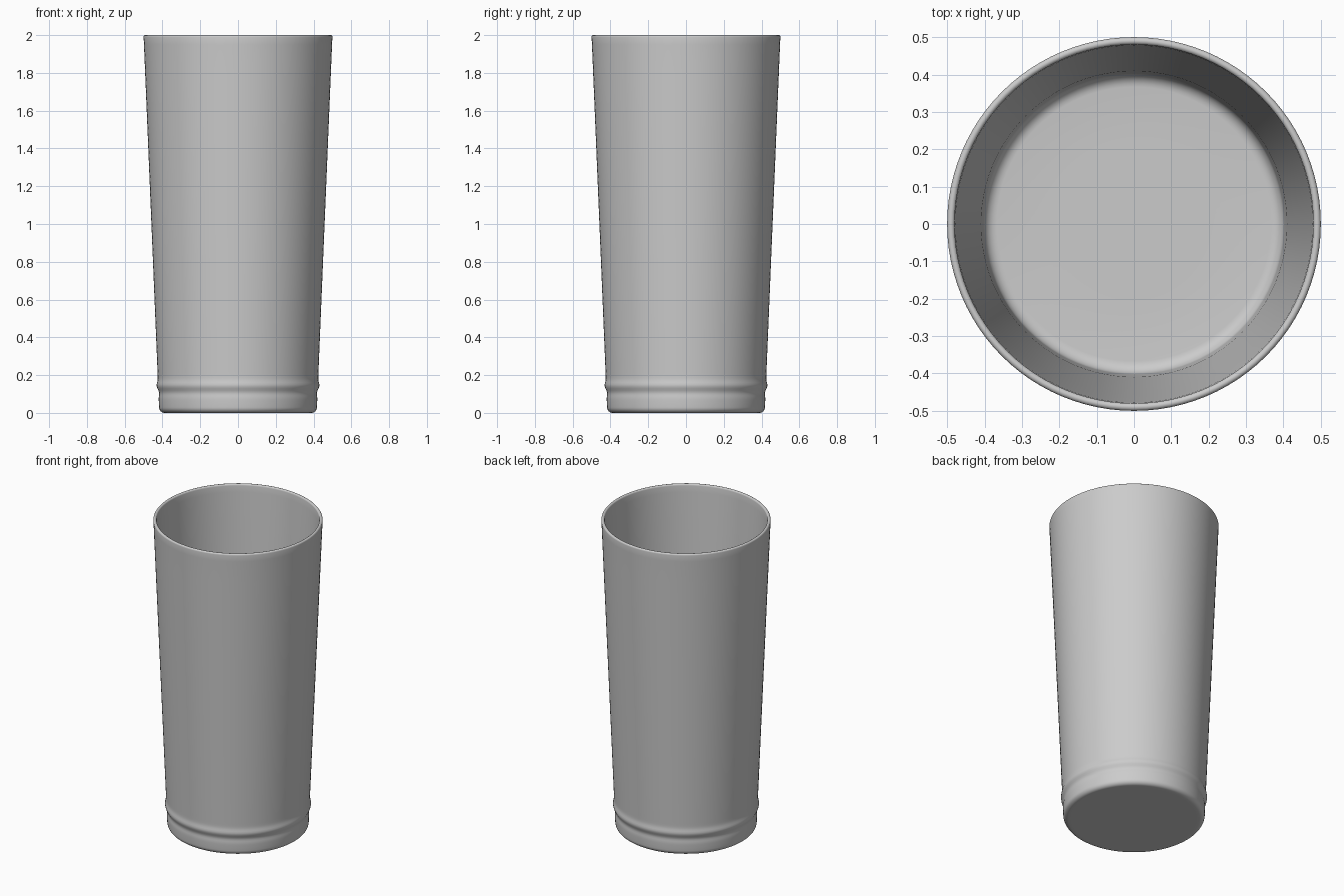
import bpy, bmesh, math
from mathutils import Matrix

cube = bpy.data.objects.get("Cube")
if cube:
    bpy.data.objects.remove(cube)

# Plain grey material
grey = bpy.data.materials.new("light_grey")
grey.use_nodes = True
COLOUR = (0.6, 0.6, 0.6, 1)
grey.diffuse_color = COLOUR
grey.node_tree.nodes["Principled BSDF"].inputs["Base Color"].default_value = COLOUR


def arc(cr, cz, radius, start, end, steps=6):
    """Points of a rounded corner, as (radius, height)."""
    angles = [math.radians(start + (end - start) * i / steps) for i in range(steps + 1)]
    return [(cr + radius * math.cos(a), cz + radius * math.sin(a)) for a in angles]


def wall(z):
    """Outer radius of the tapered wall, with a soft raised band near the foot."""
    bead = 0.008 * math.exp(-((z - 0.145) / 0.022) ** 2)
    groove = 0.004 * math.exp(-((z - 0.105) / 0.018) ** 2)
    return 0.417 + 0.0415 * z + bead - groove


# Half profile: underside, rounded foot, beaded wall, rounded rim, inside, floor
FLOOR = 0.04
profile = [(0, 0), (0.2, 0), (0.37, 0)]
profile += arc(0.388, 0.03, 0.03, -90, 0)
profile += [(wall(z), z) for z in [0.05 + 0.01 * i for i in range(20)]]
profile += [(wall(z), z) for z in (0.6, 1.0, 1.4, 1.8, 1.95)]
profile += arc(0.49, 1.99, 0.01, 0, 180, 8)
profile += [(wall(z) - 0.02, z) for z in (1.95, 1.4, 0.8, 0.3)]
profile += arc(0.367, FLOOR + 0.035, 0.035, 0, -90)
profile += [(0.2, FLOOR), (0, FLOOR)]

# Revolve the profile into the cup
bm = bmesh.new()
verts = [bm.verts.new((r, 0, z)) for r, z in profile]
edges = [bm.edges.new(pair) for pair in zip(verts, verts[1:])]
bmesh.ops.spin(bm, geom=verts + edges, cent=(0, 0, 0), axis=(0, 0, 1),
               angle=math.tau, steps=96, use_merge=True)
bmesh.ops.remove_doubles(bm, verts=bm.verts, dist=0.0001)
bmesh.ops.recalc_face_normals(bm, faces=bm.faces)
mesh = bpy.data.meshes.new("tumbler_cup")
bm.to_mesh(mesh)
bm.free()
mesh.materials.append(grey)

cup = bpy.data.objects.new("tumbler_cup", mesh)
bpy.context.collection.objects.link(cup)
bpy.context.view_layer.objects.active = cup
cup.select_set(True)
bpy.ops.object.shade_smooth_by_angle(angle=math.radians(40))
